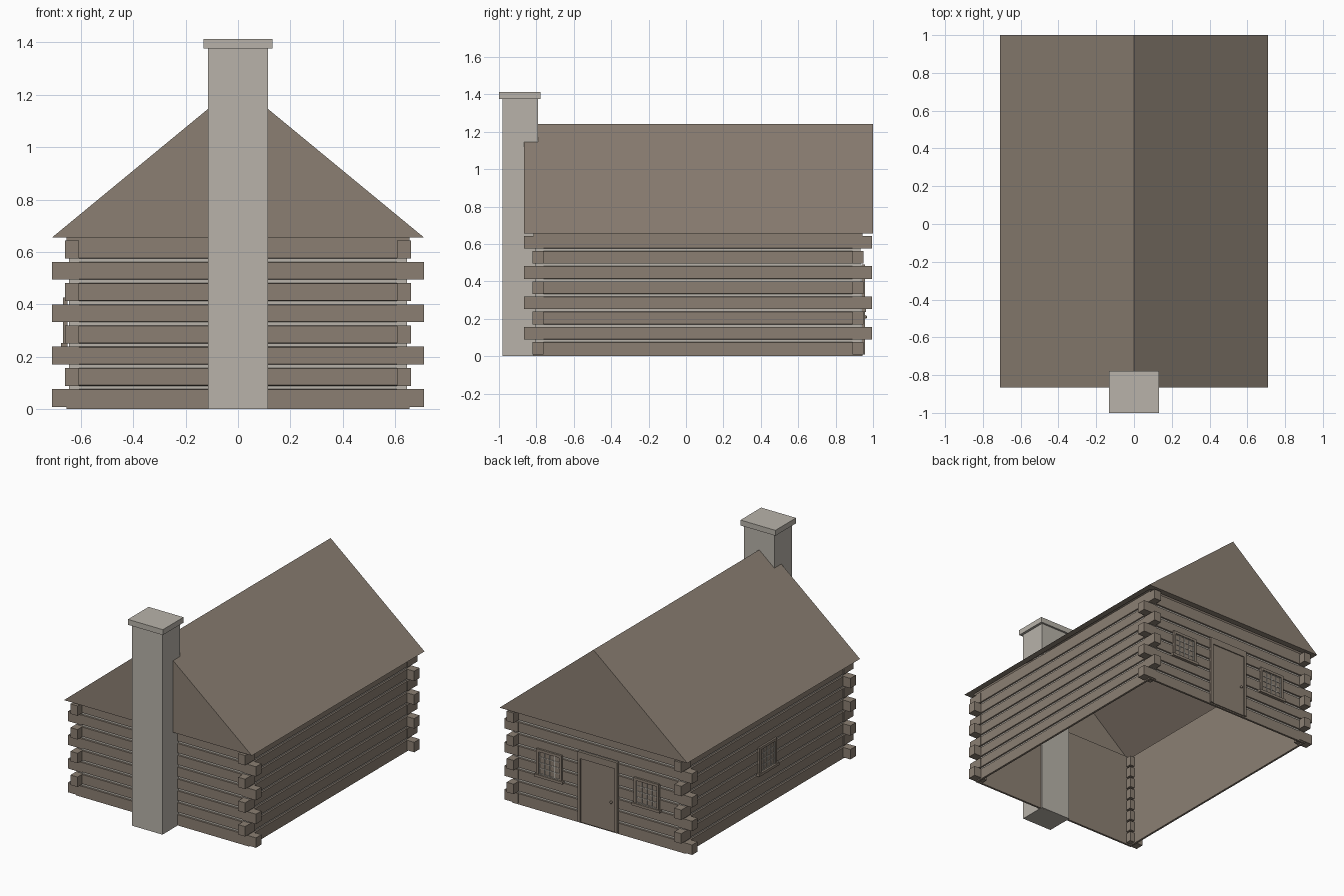
import bpy, bmesh
from math import radians
from mathutils import Matrix, Vector

cube = bpy.data.objects.get("Cube")
if cube:
    bpy.data.objects.remove(cube, do_unlink=True)


def material(name, rgb):
    m = bpy.data.materials.new(name)
    m.use_nodes = True
    col = (*rgb, 1)
    m.diffuse_color = col
    bsdf = m.node_tree.nodes["Principled BSDF"]
    bsdf.inputs["Base Color"].default_value = col
    bsdf.inputs["Roughness"].default_value = 0.9
    return m


WOOD = material("weathered brown wood", (0.26, 0.213, 0.171))
STONE = material("pale grey stone", (0.48, 0.45, 0.40))

# House proportions
MID_Y, HALF_X, HALF_Y = 0.064, 0.655, 0.879
BASE, PITCH, LOG_H, ROWS = 0.008, 0.081, 0.068, 8
EAVE, RIDGE = 0.655, 1.24


def finish(bm, name, mats, matrix=Matrix()):
    bmesh.ops.recalc_face_normals(bm, faces=bm.faces)
    bm.transform(matrix)
    me = bpy.data.meshes.new(name)
    bm.to_mesh(me)
    bm.free()
    for m in mats:
        me.materials.append(m)
    ob = bpy.data.objects.new(name, me)
    bpy.context.collection.objects.link(ob)
    return ob


def add_box(bm, x, y, z):
    """Box from three (low, high) ranges."""
    size = Vector((x[1] - x[0], y[1] - y[0], z[1] - z[0]))
    mid = Vector((x[0] + x[1], y[0] + y[1], z[0] + z[1])) / 2
    bmesh.ops.create_cube(bm, size=1, matrix=Matrix.Translation(mid) @ Matrix.Diagonal((*size, 1)))


def boxes(name, mat, ranges, matrix=Matrix()):
    bm = bmesh.new()
    for r in ranges:
        add_box(bm, *r)
    return finish(bm, name, [mat], matrix)


def side_frame(angle, dist):
    """Frame whose -y points out of a wall and whose y = 0 is the wall face."""
    return (Matrix.Translation((0, MID_Y, 0)) @ Matrix.Rotation(radians(angle), 4, 'Z')
            @ Matrix.Translation((0, -dist, 0)))


def log_wall(name, half, matrix):
    """Grooved log profile swept along the wall, mitred at its ends."""
    groove, thick = 0.009, 0.014
    profile = [(0, 0)]
    for i in range(ROWS - 1):
        low, high = BASE + PITCH * i + LOG_H, BASE + PITCH * (i + 1)
        profile += [(0, low - 0.002), (groove, low), (groove, high), (0, high + 0.002)]
    profile += [(0, EAVE), (thick, EAVE), (thick, 0)]
    bm = bmesh.new()
    ends = [[bm.verts.new((s * (half - d), d, z)) for d, z in profile] for s in (-1, 1)]
    n = len(profile)
    for i in range(n):
        j = (i + 1) % n
        f = bm.faces.new((ends[0][i], ends[0][j], ends[1][j], ends[1][i]))
        f.material_index = int(profile[i][0] == profile[j][0] == groove)
    for e in ends:
        bm.faces.new(e)
    finish(bm, name, [WOOD, STONE], matrix)


front, back = side_frame(0, HALF_Y), side_frame(180, HALF_Y)
left, right = side_frame(90, HALF_X), side_frame(-90, HALF_X)
log_wall("front_wall", HALF_X, front)
log_wall("back_wall", HALF_X, back)
log_wall("left_wall", HALF_Y, left)
log_wall("right_wall", HALF_Y, right)

# Crossed log ends, alternating direction row by row
ends = []
for i in range(ROWS):
    z = (BASE + PITCH * i, BASE + PITCH * i + LOG_H)
    out_x, out_y = (0.71, HALF_Y + 0.005) if i % 2 == 0 else (HALF_X + 0.005, 0.93)
    for sx in (-1, 1):
        for sy in (-1, 1):
            x = sorted((sx * 0.607, sx * out_x))
            y = sorted((MID_Y + sy * 0.825, MID_Y + sy * out_y))
            ends.append((x, y, z))
boxes("corner_log_ends", WOOD, ends)

# Hollow gable roof with a narrow soffit
bm = bmesh.new()
tri = [(-0.71, EAVE), (0.71, EAVE), (0, RIDGE)]
f, b = [[bm.verts.new((x, y, z)) for x, z in tri] for y in (-0.865, 1.0)]
bm.faces.new(f)
bm.faces.new(b)
bm.faces.new((f[1], b[1], b[2], f[2]))
bm.faces.new((f[0], b[0], b[2], f[2]))
soffit = bm.faces.new((f[0], f[1], b[1], b[0]))
bmesh.ops.recalc_face_normals(bm, faces=bm.faces)
bmesh.ops.inset_region(bm, faces=[soffit], thickness=0.06)
bmesh.ops.delete(bm, geom=[soffit], context='FACES_ONLY')
finish(bm, "gable_roof", [WOOD])

# Chimney
boxes("chimney_stack", STONE, [((-0.115, 0.115), (-0.98, -0.79), (0, 1.376))])
boxes("chimney_cap", STONE, [((-0.132, 0.132), (-1.0, -0.777), (1.376, 1.413))])


def window(name, cx, matrix):
    m = matrix @ Matrix.Translation((cx, 0, 0))
    w, low, high, edge = 0.095, 0.245, 0.425, 0.018
    out = (-0.013, 0.004)
    boxes(name + "_frame", WOOD, [
        ((-w, -w + edge), out, (low, high)),
        ((w - edge, w), out, (low, high)),
        ((-w, w), out, (high - edge, high)),
        ((-w - 0.012, w + 0.012), (-0.02, 0.004), (low - 0.01, low + 0.008))], m)
    boxes(name + "_pane", WOOD, [((-w, w), (-0.003, 0.004), (low, high))], m)
    # Pale glazing bars around and between the panes
    iw, z0, z1, t = w - edge, low + 0.01, high - edge, 0.0025
    bars = []
    for k in range(5):
        x = -iw + 2 * iw * k / 4
        z = z0 + (z1 - z0) * k / 4
        bars.append(((x - t, x + t), (-0.007, 0), (z0, z1)))
        bars.append(((-iw, iw), (-0.0065, 0), (z - t, z + t)))
    boxes(name + "_glazing_bars", STONE, bars, m)


window("back_window_a", 0.368, back)
window("back_window_b", -0.368, back)
window("side_window", 0, right)

# Door with jambs, header and knob
boxes("door_frame", WOOD, [
    ((-0.15, -0.13), (-0.014, 0.004), (0.008, 0.49)),
    ((0.13, 0.15), (-0.014, 0.004), (0.008, 0.49)),
    ((-0.15, 0.15), (-0.014, 0.004), (0.445, 0.49))], back)
boxes("door_leaf", WOOD, [((-0.13, 0.13), (-0.007, 0.004), (0.008, 0.445))], back)
bm = bmesh.new()
bmesh.ops.create_uvsphere(bm, u_segments=10, v_segments=6, radius=0.009,
                          matrix=Matrix.Translation((0.105, -0.016, 0.21)))
finish(bm, "door_knob", [WOOD], back)
